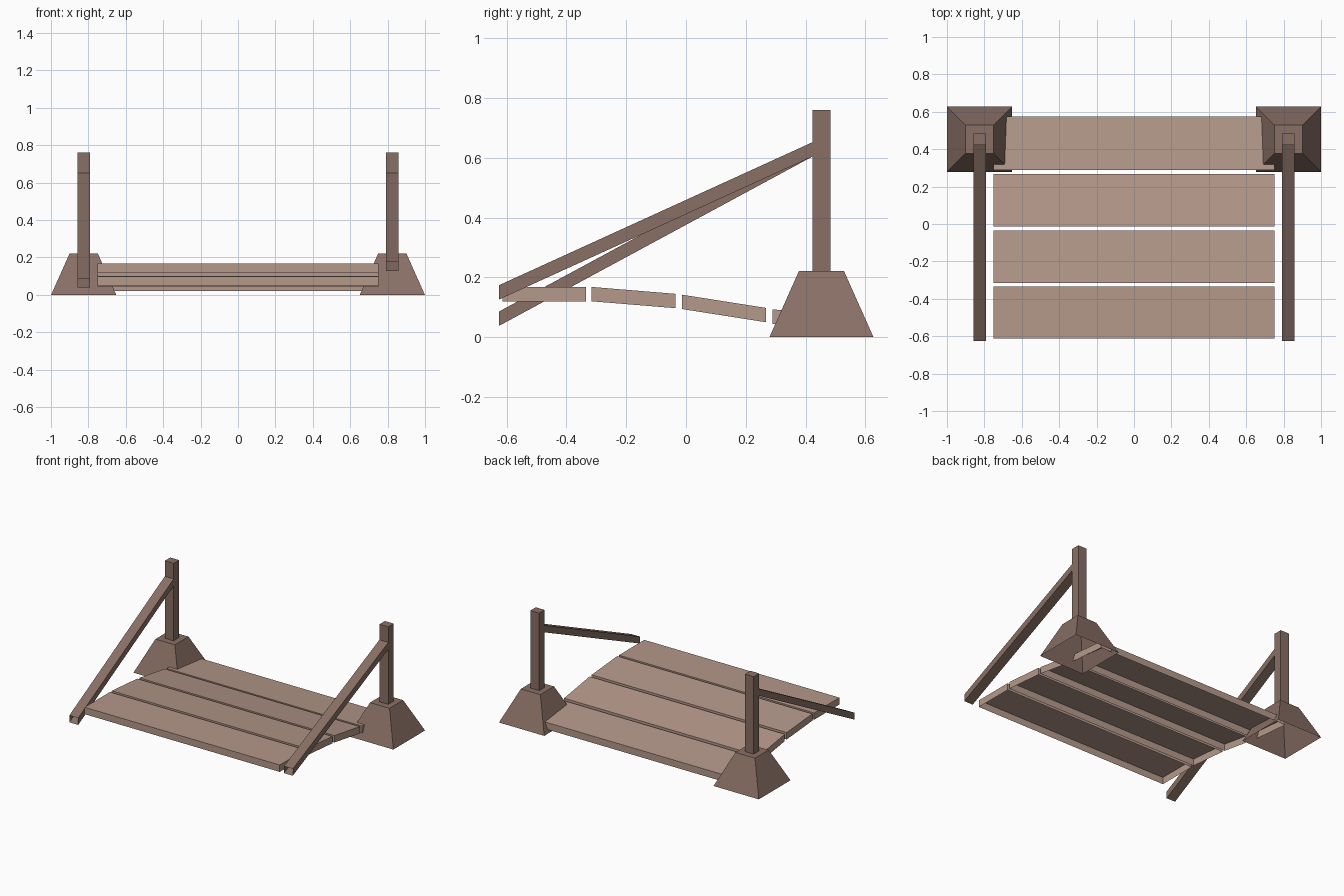
import bpy
import bmesh

cube = bpy.data.objects.get("Cube")
if cube:
    bpy.data.objects.remove(cube, do_unlink=True)


def make_material(name, rgb):
    mat = bpy.data.materials.new(name)
    mat.use_nodes = True
    color = (*rgb, 1.0)
    mat.diffuse_color = color
    mat.node_tree.nodes["Principled BSDF"].inputs["Base Color"].default_value = color
    return mat


light_wood = make_material("light_wood", (0.46, 0.315, 0.255))
dark_wood = make_material("dark_wood", (0.25, 0.16, 0.13))


def shaped_box(name, mat, place, is_open):
    """Box whose unit corners (-1 or 1) go through place; faces passing is_open are left out."""
    bm = bmesh.new()
    bmesh.ops.create_cube(bm, size=2)
    bm.normal_update()
    holes = [f for f in bm.faces if is_open(f.normal)]
    bmesh.ops.delete(bm, geom=holes, context='FACES_ONLY')
    for v in bm.verts:
        v.co = place(*v.co)
    mesh = bpy.data.meshes.new(name)
    bm.to_mesh(mesh)
    bm.free()
    mesh.materials.append(mat)
    obj = bpy.data.objects.new(name, mesh)
    bpy.context.collection.objects.link(obj)
    return obj


def no_bottom(n):
    return n.z < -0.5


def no_ends(n):
    return abs(n.y) > 0.5


# Deck planks: front y, back y, front top z, back top z
THICK = 0.048
planks = [
    (-0.613, -0.335, 0.167, 0.167),
    (-0.316, -0.035, 0.168, 0.145),
    (-0.013, 0.267, 0.142, 0.098),
    (0.289, 0.575, 0.093, 0.069),
]
for i, (y0, y1, z0, z1) in enumerate(planks):
    def place_plank(x, y, z):
        top = z1 if y > 0 else z0
        return (0.75 * x, y1 if y > 0 else y0, top if z > 0 else top - THICK)
    shaped_box(f"deck_plank_{i + 1}", light_wood, place_plank, no_bottom)

# Footing, post and sloping handrail on each side
SIDE_X, POST_Y = 0.825, 0.453
FOOT_TOP, POST_TOP = 0.222, 0.76
HALF_W, HALF_D = 0.034, 0.03

for side, sx, rail_low in (("left", 1, 0.126), ("right", -1, 0.038)):
    cx = sx * SIDE_X

    def place_foot(x, y, z):
        half = 0.075 if z > 0 else 0.174
        return (cx + half * x, POST_Y + half * y, FOOT_TOP if z > 0 else 0)

    def place_post(x, y, z):
        return (cx + HALF_W * x, POST_Y + HALF_D * y, POST_TOP if z > 0 else FOOT_TOP)

    def place_rail(x, y, z):
        base = 0.604 if y > 0 else rail_low
        return (cx + HALF_W * x, POST_Y - HALF_D if y > 0 else -0.625,
                base + (0.048 if z > 0 else 0))

    shaped_box(f"{side}_footing", dark_wood, place_foot, no_bottom)
    shaped_box(f"{side}_post", dark_wood, place_post, no_bottom)
    shaped_box(f"{side}_handrail", dark_wood, place_rail, no_ends)
